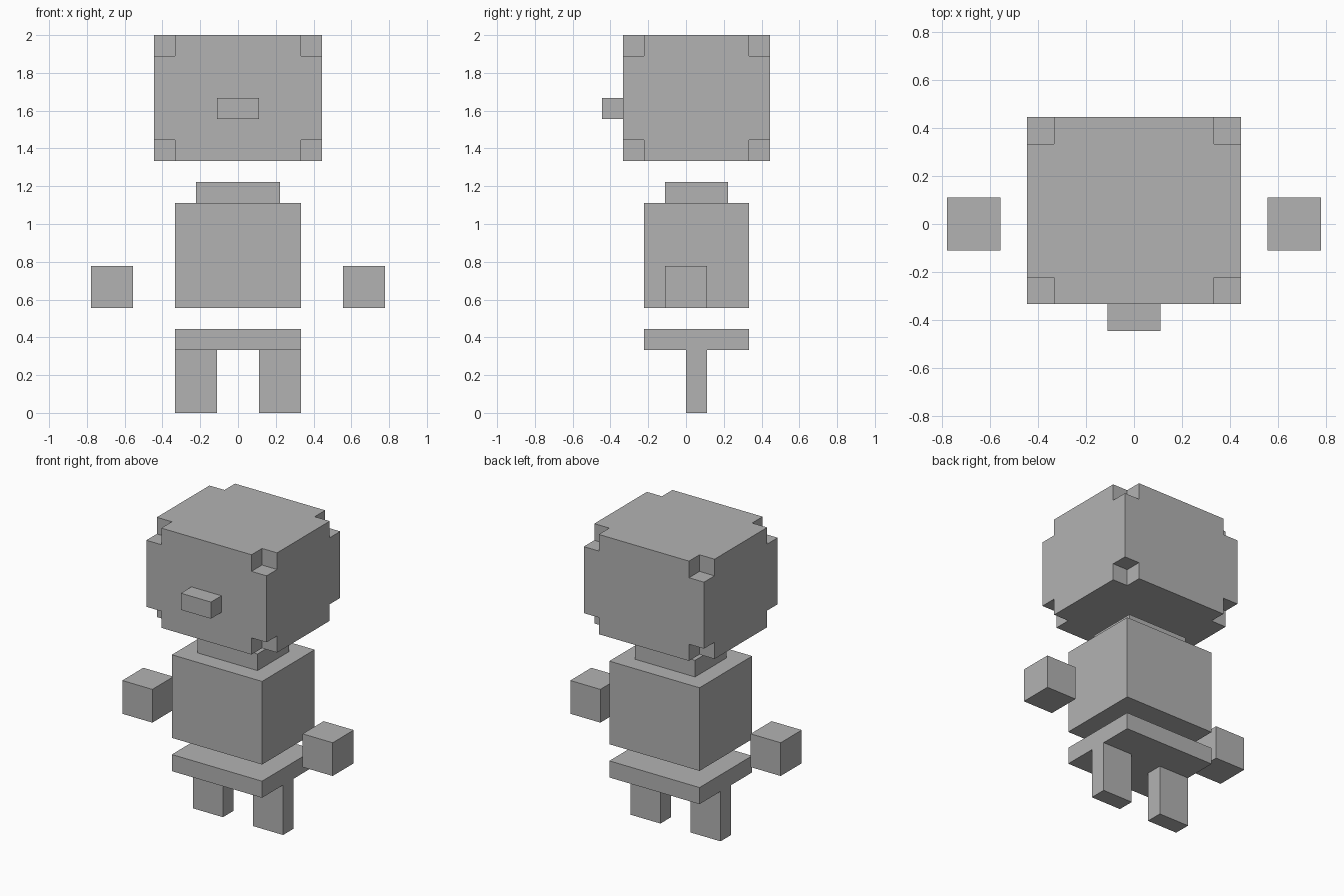
import bpy
import bmesh
from itertools import product
from mathutils import Matrix, Vector

# Remove the default cube
default = bpy.data.objects.get("Cube")
if default:
    bpy.data.objects.remove(default, do_unlink=True)

# The model sits on a block grid, 18 blocks tall
U = 2 / 18

grey = bpy.data.materials.new("plain grey")
grey.use_nodes = True
colour = (0.45, 0.45, 0.45, 1)
grey.diffuse_color = colour
grey.node_tree.nodes["Principled BSDF"].inputs["Base Color"].default_value = colour


def add_box(bm, low, high):
    low, high = Vector(low) * U, Vector(high) * U
    place = Matrix.Translation((low + high) / 2) @ Matrix.Diagonal((*(high - low), 1))
    bmesh.ops.create_cube(bm, size=1, matrix=place)


def make_part(name, *boxes):
    bm = bmesh.new()
    for low, high in boxes:
        add_box(bm, low, high)
    mesh = bpy.data.meshes.new(name)
    bm.to_mesh(mesh)
    bm.free()
    mesh.materials.append(grey)
    part = bpy.data.objects.new(name, mesh)
    bpy.context.collection.objects.link(part)
    return part


# Head with a one-block notch at each corner
head_low, head_high = (-4, -3, 12), (4, 4, 18)
head = make_part("head", (head_low, head_high))
corners = [Vector(c) for c in product(*zip(head_low, head_high))]
one = Vector((1, 1, 1))
cutter = make_part("corner_cutter", *[(c - one, c + one) for c in corners])
cutter.hide_render = True

notch = head.modifiers.new("corner_notches", "BOOLEAN")
notch.operation = "DIFFERENCE"
notch.solver = "EXACT"
notch.object = cutter
bpy.context.view_layer.objects.active = head
bpy.ops.object.modifier_apply(modifier=notch.name)
bpy.data.objects.remove(cutter, do_unlink=True)

# Nose, neck, torso and hips
make_part("nose", ((-1, -4, 14), (1, -3, 15)))
make_part("neck", ((-2, -1, 10), (2, 2, 11)))
make_part("torso", ((-3, -2, 5), (3, 3, 10)))
make_part("hips", ((-3, -2, 3), (3, 3, 4)))

# Floating hands and legs on both sides
for side, x_hand, x_leg in (("left", 5, 1), ("right", -7, -3)):
    make_part(side + "_hand", ((x_hand, -1, 5), (x_hand + 2, 1, 7)))
    make_part(side + "_leg", ((x_leg, 0, 0), (x_leg + 2, 1, 3)))
